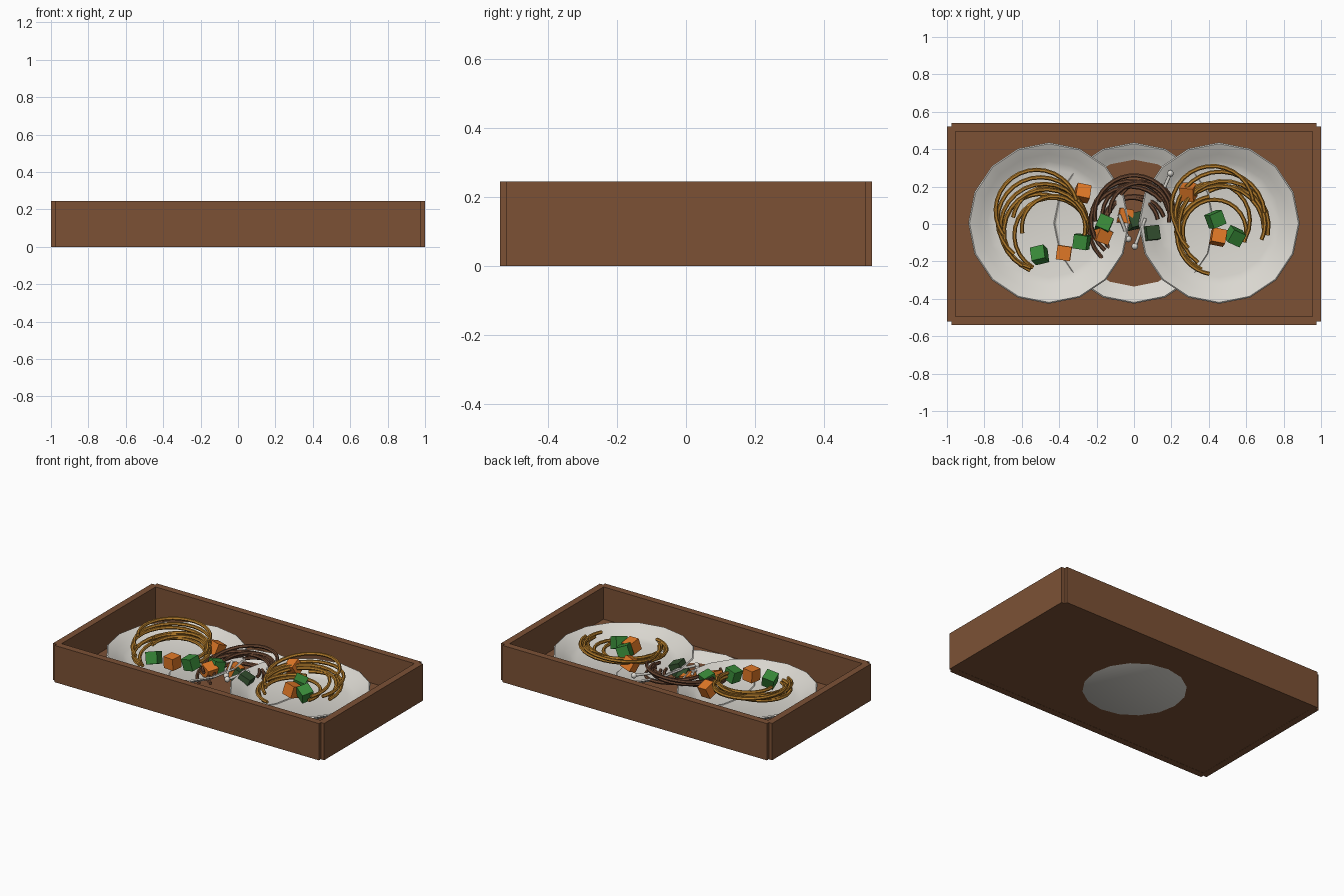
import bpy, math, random
from mathutils import Vector

if "Cube" in bpy.data.objects:
    bpy.data.objects.remove(bpy.data.objects["Cube"])

random.seed(4)


def mat(name, rgb):
    m = bpy.data.materials.new(name)
    m.diffuse_color = (*rgb, 1)
    m.use_nodes = True
    m.node_tree.nodes["Principled BSDF"].inputs["Base Color"].default_value = m.diffuse_color
    return m


WOOD = mat("wood", (0.20, 0.083, 0.036))
CHINA = mat("off_white", (0.70, 0.68, 0.63))
GOLD = mat("golden_noodle", (0.47, 0.21, 0.025))
BROWN = mat("brown_noodle", (0.15, 0.065, 0.033))
ORANGE = mat("carrot_orange", (0.75, 0.19, 0.02))
GREEN = mat("leaf_green", (0.04, 0.25, 0.04))
DARK_GREEN = mat("dark_green", (0.035, 0.085, 0.03))


def box(name, lo, hi, m):
    bpy.ops.mesh.primitive_cube_add(size=1, location=[(a + b) / 2 for a, b in zip(lo, hi)])
    o = bpy.context.object
    o.name = name
    o.scale = [b - a for a, b in zip(lo, hi)]
    o.data.materials.append(m)
    return o


def smooth(o, angle=35):
    bpy.ops.object.select_all(action='DESELECT')
    o.select_set(True)
    bpy.context.view_layer.objects.active = o
    bpy.ops.object.shade_smooth_by_angle(angle=math.radians(angle))


# Tray: floor and four walls with notched corners
box("tray_floor", (-0.96, -0.5, 0.001), (0.96, 0.5, 0.03), WOOD)
for s, side in ((-1, "left"), (1, "right")):
    x = sorted((s * 0.955, s))
    box(side + "_wall", (x[0], -0.52, 0), (x[1], 0.52, 0.245), WOOD)
for s, side in ((-1, "front"), (1, "back")):
    y = sorted((s * 0.495, s * 0.54))
    box(side + "_wall", (-0.975, y[0], 0), (0.975, y[1], 0.245), WOOD)

# Plates: shallow dishes turned from one profile
PROFILE = [(0.31, 0), (0.38, 0.035), (0.425, 0.063), (0.431, 0.071),
           (0.424, 0.077), (0.37, 0.05), (0.33, 0.024), (0.29, 0.012)]


def plate(name, x, z, sides=16):
    verts = [(0, 0, 0), (0, 0, 0.01)]
    for r, h in PROFILE:
        for i in range(sides):
            a = 2 * math.pi * i / sides
            verts.append((r * math.cos(a), r * math.sin(a), h))
    faces = []
    last = 2 + (len(PROFILE) - 1) * sides
    for i in range(sides):
        j = (i + 1) % sides
        faces += [(0, 2 + j, 2 + i), (1, last + i, last + j)]
        for k in range(len(PROFILE) - 1):
            a, b = 2 + k * sides, 2 + (k + 1) * sides
            faces.append((a + i, a + j, b + j, b + i))
    me = bpy.data.meshes.new(name)
    me.from_pydata(verts, [], faces)
    me.materials.append(CHINA)
    o = bpy.data.objects.new(name, me)
    bpy.context.collection.objects.link(o)
    o.location = (x, 0.005, z)
    smooth(o)


plate("middle_plate", 0, 0)
plate("left_plate", -0.455, 0.062)
plate("right_plate", 0.455, 0.062)


# Noodles: tilted arcs given as centre x, centre y, radius, start, end, height
def noodles(name, arcs, m, thick):
    cu = bpy.data.curves.new(name, 'CURVE')
    cu.dimensions = '3D'
    cu.bevel_depth = thick
    cu.bevel_resolution = 1
    cu.use_fill_caps = True
    for cx, cy, r, a0, a1, z in arcs:
        tx, ty = random.uniform(-0.08, 0.08), random.uniform(0.02, 0.16)
        n = 16
        sp = cu.splines.new('POLY')
        sp.points.add(n)
        for i, p in enumerate(sp.points):
            a = math.radians(a0 + (a1 - a0) * i / n)
            dx, dy = r * math.cos(a), r * math.sin(a)
            p.co = (cx + dx, cy + dy, z + tx * dx + ty * dy, 1)
    cu.materials.append(m)
    o = bpy.data.objects.new(name, cu)
    bpy.context.collection.objects.link(o)
    bpy.ops.object.select_all(action='DESELECT')
    o.select_set(True)
    bpy.context.view_layer.objects.active = o
    bpy.ops.object.convert(target='MESH')
    smooth(bpy.context.object, 50)


noodles("left_noodles", [
    (-0.52, 0.07, 0.22, 15, 215, 0.20), (-0.50, 0.02, 0.23, 25, 232, 0.185),
    (-0.48, -0.02, 0.235, 20, 240, 0.165), (-0.47, -0.04, 0.225, 15, 248, 0.15),
    (-0.50, -0.04, 0.20, 70, 255, 0.14), (-0.43, -0.02, 0.17, -25, 190, 0.165),
    (-0.45, 0.0, 0.20, -20, 170, 0.15), (-0.44, -0.06, 0.20, 10, 240, 0.13)],
    GOLD, 0.011)
noodles("right_noodles", [
    (0.42, 0.09, 0.22, 10, 210, 0.20), (0.46, 0.04, 0.24, 5, 225, 0.185),
    (0.48, -0.01, 0.24, -12, 235, 0.165), (0.46, -0.03, 0.235, 0, 245, 0.15),
    (0.50, 0.0, 0.20, -25, 120, 0.165), (0.42, 0.02, 0.20, -30, 215, 0.155),
    (0.44, -0.06, 0.21, 100, 260, 0.14), (0.43, -0.04, 0.17, -20, 200, 0.13)],
    GOLD, 0.011)
noodles("middle_noodles", [
    (0.0, 0.05, 0.21, 5, 190, 0.16), (-0.02, 0.02, 0.21, 15, 230, 0.14),
    (0.01, 0.04, 0.18, -10, 200, 0.13), (-0.02, -0.02, 0.22, 40, 235, 0.12),
    (0.03, 0.06, 0.16, 0, 180, 0.15), (0.0, -0.02, 0.17, 20, 240, 0.10),
    (0.06, 0.08, 0.15, -20, 150, 0.12), (-0.01, 0.0, 0.14, 10, 210, 0.11)],
    BROWN, 0.011)

# Diced vegetables
CUBES = [
    (ORANGE, "carrot", [(-0.275, 0.165, 0.145), (-0.375, -0.155, 0.15),
                        (0.29, 0.17, 0.165), (0.45, -0.07, 0.15),
                        (-0.05, 0.04, 0.10), (-0.17, -0.06, 0.11)]),
    (GREEN, "pepper", [(-0.505, -0.165, 0.145), (-0.28, -0.095, 0.145),
                       (-0.16, 0.0, 0.12), (0.435, 0.025, 0.155),
                       (0.54, -0.065, 0.15)]),
    (DARK_GREEN, "herb", [(0.0, 0.015, 0.09), (0.09, -0.05, 0.11)])]
for m, label, spots in CUBES:
    for i, p in enumerate(spots):
        v = Vector(p)
        h = Vector((0.038, 0.038, 0.038))
        c = box(f"{label}_cube_{i + 1}", v - h, v + h, m)
        c.rotation_euler = [random.uniform(-0.45, 0.45) for _ in range(3)]

# Bean sprouts: thin white stems with round heads
SPROUTS = [((0.195, 0.27, 0.15), (0.13, 0.12, 0.13)),
           ((0.005, -0.12, 0.12), (0.06, 0.03, 0.13)),
           ((-0.03, -0.08, 0.12), (-0.08, 0.05, 0.15))]
for i, (a, b) in enumerate(SPROUTS):
    a, b = Vector(a), Vector(b)
    bpy.ops.mesh.primitive_cylinder_add(vertices=8, radius=0.009, depth=(b - a).length,
                                        location=(a + b) / 2)
    o = bpy.context.object
    o.name = f"sprout_stem_{i + 1}"
    o.rotation_euler = (b - a).to_track_quat('Z', 'Y').to_euler()
    o.data.materials.append(CHINA)
    smooth(o, 50)
    bpy.ops.mesh.primitive_uv_sphere_add(segments=10, ring_count=6, radius=0.018, location=a)
    o = bpy.context.object
    o.name = f"sprout_head_{i + 1}"
    o.data.materials.append(CHINA)
    smooth(o, 60)
